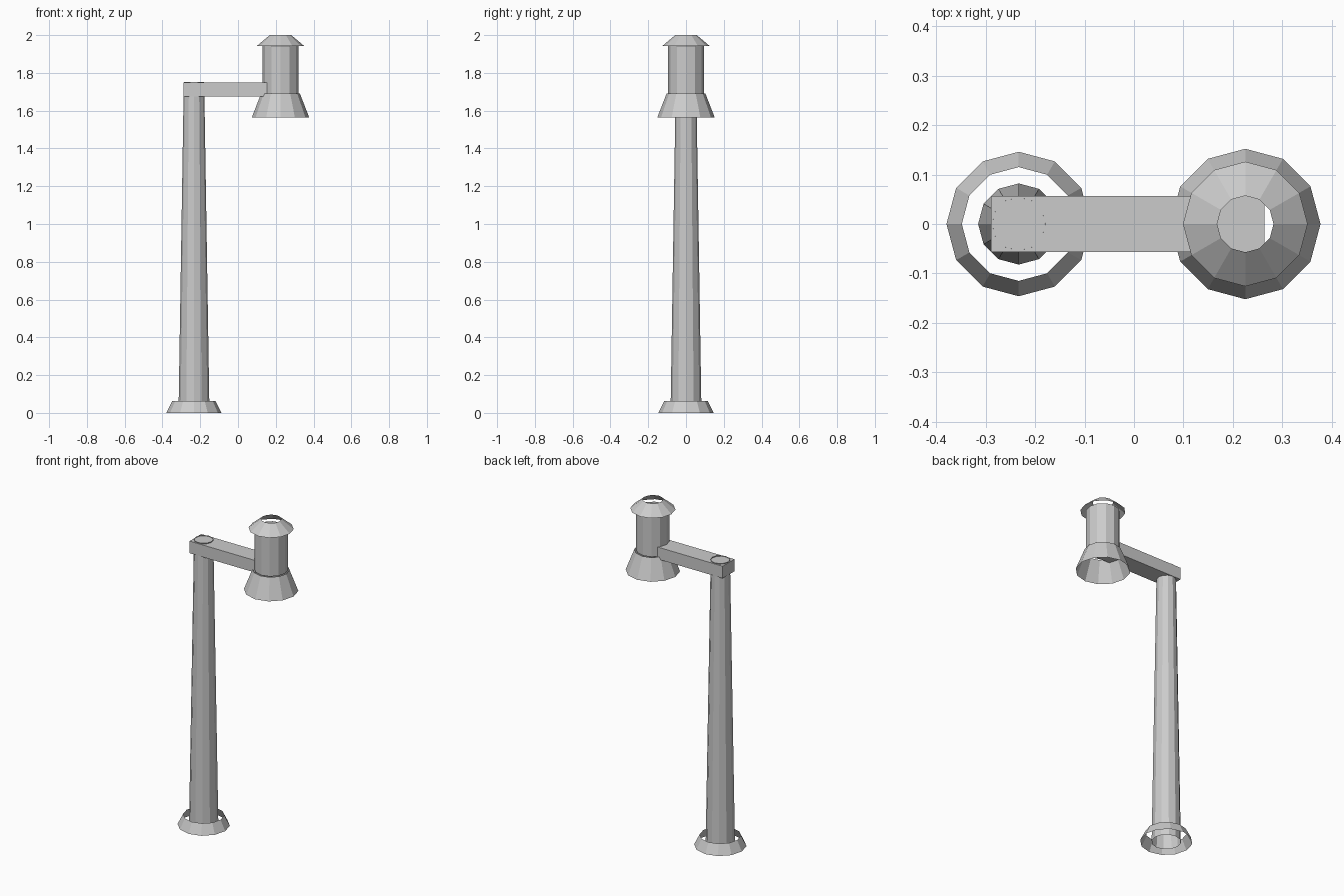
import bpy, bmesh

if "Cube" in bpy.data.objects:
    bpy.data.objects.remove(bpy.data.objects["Cube"])

grey = bpy.data.materials.new("light grey metal")
grey.diffuse_color = (0.6, 0.6, 0.6, 1)
grey.use_nodes = True
grey.node_tree.nodes["Principled BSDF"].inputs["Base Color"].default_value = grey.diffuse_color

POLE_X, LAMP_X = -0.233, 0.225


def finish(obj, name):
    obj.name = name
    obj.data.name = name
    obj.data.materials.clear()
    obj.data.materials.append(grey)
    return obj


def open_tube(name, x, r_low, r_high, z_low, z_high):
    """Twelve-sided tapered tube without end caps, corners on the axes."""
    bm = bmesh.new()
    bmesh.ops.create_cone(bm, cap_ends=False, segments=12, radius1=r_low,
                          radius2=r_high, depth=z_high - z_low)
    bm.normal_update()
    mesh = bpy.data.meshes.new(name)
    bm.to_mesh(mesh)
    bm.free()
    obj = bpy.data.objects.new(name, mesh)
    obj.location = (x, 0, (z_low + z_high) / 2)
    bpy.context.collection.objects.link(obj)
    return finish(obj, name)


def box(name, low, high):
    center = [(a + b) / 2 for a, b in zip(low, high)]
    bpy.ops.mesh.primitive_cube_add(size=1, location=center)
    obj = bpy.context.object
    obj.scale = [b - a for a, b in zip(low, high)]
    return finish(obj, name)


# Post with a flared foot ring
open_tube("base_ring", POLE_X, 0.146, 0.115, 0, 0.062)
open_tube("pole", POLE_X, 0.082, 0.054, 0, 1.753)

# Side arm, reaching into the lamp
box("arm", (-0.289, -0.057, 1.674), (0.264, 0.057, 1.748))

# Lamp: shade, body and roof
open_tube("lamp_shade", LAMP_X, 0.152, 0.103, 1.564, 1.69)
open_tube("lamp_body", LAMP_X, 0.094, 0.094, 1.69, 1.942)
open_tube("lamp_roof", LAMP_X, 0.126, 0.057, 1.942, 2.0)
